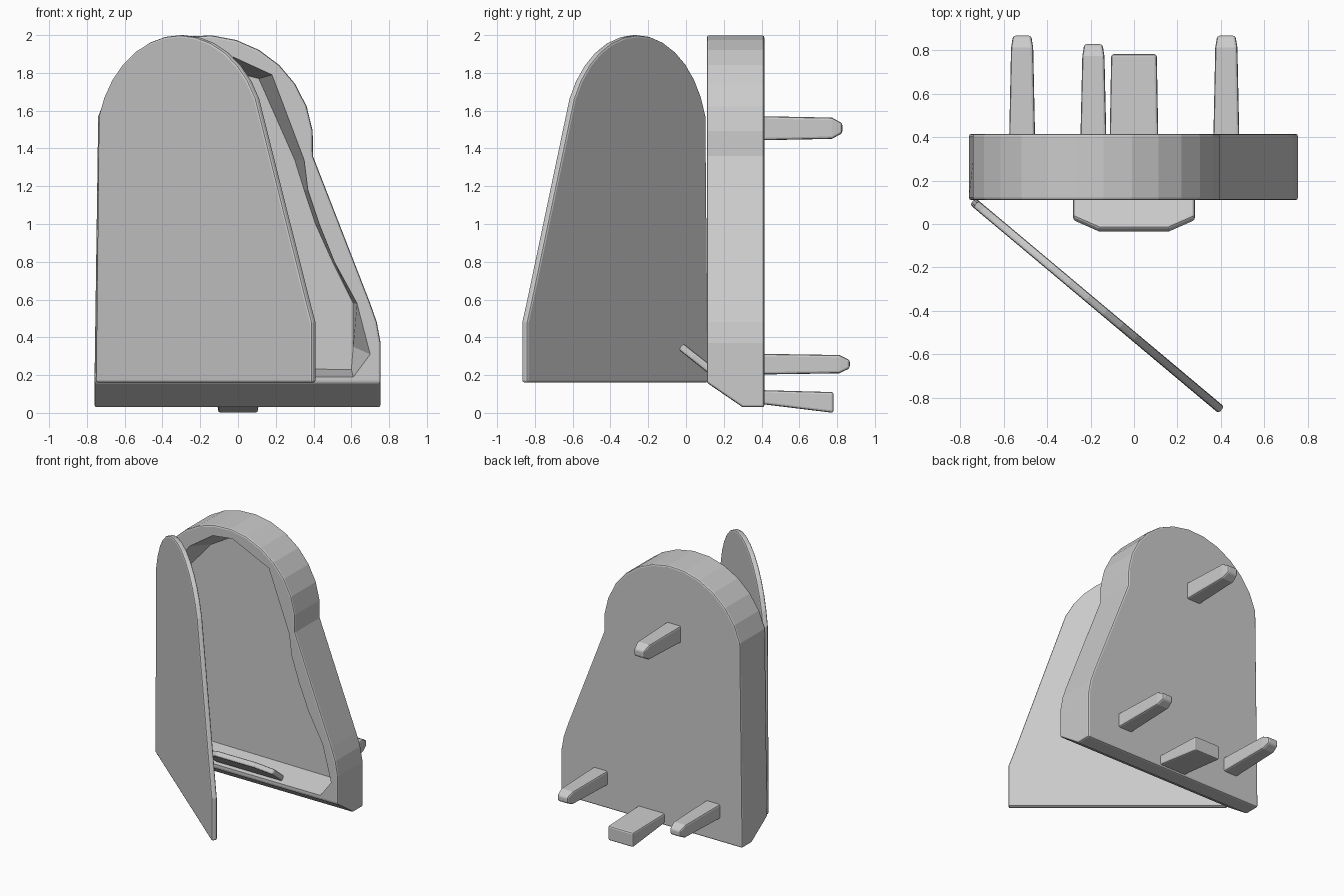
import bpy
import bmesh
from math import radians, sin, cos
from mathutils import Matrix, Vector

cube = bpy.data.objects.get("Cube")
if cube:
    bpy.data.objects.remove(cube, do_unlink=True)

grey = bpy.data.materials.new("plain grey")
grey.use_nodes = True
grey.diffuse_color = (0.6, 0.6, 0.6, 1)
grey.node_tree.nodes["Principled BSDF"].inputs["Base Color"].default_value = (0.6, 0.6, 0.6, 1)


def apply(obj, kind, **settings):
    mod = obj.modifiers.new(kind.lower(), kind)
    for key, value in settings.items():
        setattr(mod, key, value)
    bpy.ops.object.select_all(action='DESELECT')
    bpy.context.view_layer.objects.active = obj
    obj.select_set(True)
    bpy.ops.object.modifier_apply(modifier=mod.name)


def loft(name, rings, bevel=0.0):
    """Closed solid through matching rings of points, with flat end caps."""
    bm = bmesh.new()
    loops = [[bm.verts.new(p) for p in ring] for ring in rings]
    n = len(loops[0])
    for a, b in zip(loops, loops[1:]):
        for i in range(n):
            j = (i + 1) % n
            bm.faces.new((a[i], a[j], b[j], b[i]))
    bm.faces.new(loops[0])
    bm.faces.new(loops[-1])
    bmesh.ops.recalc_face_normals(bm, faces=bm.faces)
    mesh = bpy.data.meshes.new(name)
    bm.to_mesh(mesh)
    bm.free()
    mesh.materials.append(grey)
    obj = bpy.data.objects.new(name, mesh)
    bpy.context.collection.objects.link(obj)
    if bevel:
        apply(obj, 'BEVEL', width=bevel, segments=2, limit_method='ANGLE', angle_limit=radians(35))
    return obj


def at_y(points, y):
    return [(x, y, z) for x, z in points]


def outline(bottom, arc_end):
    """Arched panel with a straight left side and a sloping right side."""
    steps = 13
    angles = [radians(165 + (arc_end - 165) * i / steps) for i in range(steps + 1)]
    arc = [(-0.18 + 0.58 * cos(a), 1.42 + 0.58 * sin(a)) for a in angles]
    return [(-0.76, bottom)] + arc + [(0.70, 0.58), (0.735, 0.48), (0.755, 0.37), (0.755, bottom)]


def box_ring(x, y, z, half_x, half_z):
    return [(x + sx * half_x, y, z + sz * half_z) for sx, sz in ((-1, -1), (1, -1), (1, 1), (-1, 1))]


# Case with a slanted underside
case = loft("case", [at_y(outline(b, -6), y) for y, b in ((0.11, 0.16), (0.30, 0.03), (0.415, 0.03))], 0.012)

# Tapered recess cut into the front of the case
front = [(-0.69, 0.19), (-0.69, 1.5), (-0.48, 1.78), (-0.29, 1.91), (-0.125, 1.93), (0.18, 1.79), (0.35, 1.34),
         (0.37, 1.18), (0.43, 1.0), (0.51, 0.8), (0.63, 0.58), (0.70, 0.31), (0.61, 0.19)]
back = [(-0.66, 0.24), (-0.66, 1.48), (-0.45, 1.72), (-0.28, 1.82), (-0.13, 1.83), (0.11, 1.77), (0.30, 1.34),
        (0.35, 1.18), (0.41, 1.0), (0.5, 0.8), (0.61, 0.58), (0.61, 0.35), (0.6, 0.23)]
cutter = loft("recess_cutter", [at_y(front, 0.05), at_y(front, 0.11), at_y(back, 0.32)])
cutter.hide_render = True
apply(case, 'BOOLEAN', object=cutter, operation='DIFFERENCE', solver='EXACT')
bpy.data.objects.remove(cutter, do_unlink=True)

# Door swung open on the left edge
swing = Matrix.Translation((-0.73, 0.12, 0)) @ Matrix.Rotation(radians(-40), 4, 'Z')
panel = [(min(x + 0.76, 1.495), z) for x, z in outline(0.16, 25)]
loft("door", [[swing @ Vector(p) for p in at_y(panel, y)] for y in (-0.04, 0.0)], 0.012)

# Tilted finger lip at the foot of the recess
lip = [(-0.28, 0), (-0.28, 0.15), (-0.16, 0.217), (0.16, 0.217), (0.28, 0.15), (0.28, 0)]
loft("finger_lip", [[(x, 0.13 - 0.783 * s + 0.622 * t, 0.20 + 0.622 * s + 0.783 * t) for x, s in lip]
                    for t in (0, 0.042)], 0.012)

# Rear pegs with chamfered tips
for name, x, z, tip, half_z in (("right_lower_peg", -0.515, 0.258, 0.867, 0.055),
                                ("left_lower_peg", 0.425, 0.258, 0.867, 0.055),
                                ("upper_peg", -0.187, 1.507, 0.828, 0.064)):
    loft(name, [box_ring(x, 0.38, z, 0.06, half_z),
                box_ring(x, tip - 0.055, z, 0.051, half_z * 0.88),
                box_ring(x, tip, z, 0.042, half_z * 0.4)], 0.012)

# Rear foot
loft("rear_foot", [box_ring(0, 0.38, 0.085, 0.112, 0.036), box_ring(0, 0.782, 0.055, 0.105, 0.055)], 0.012)
